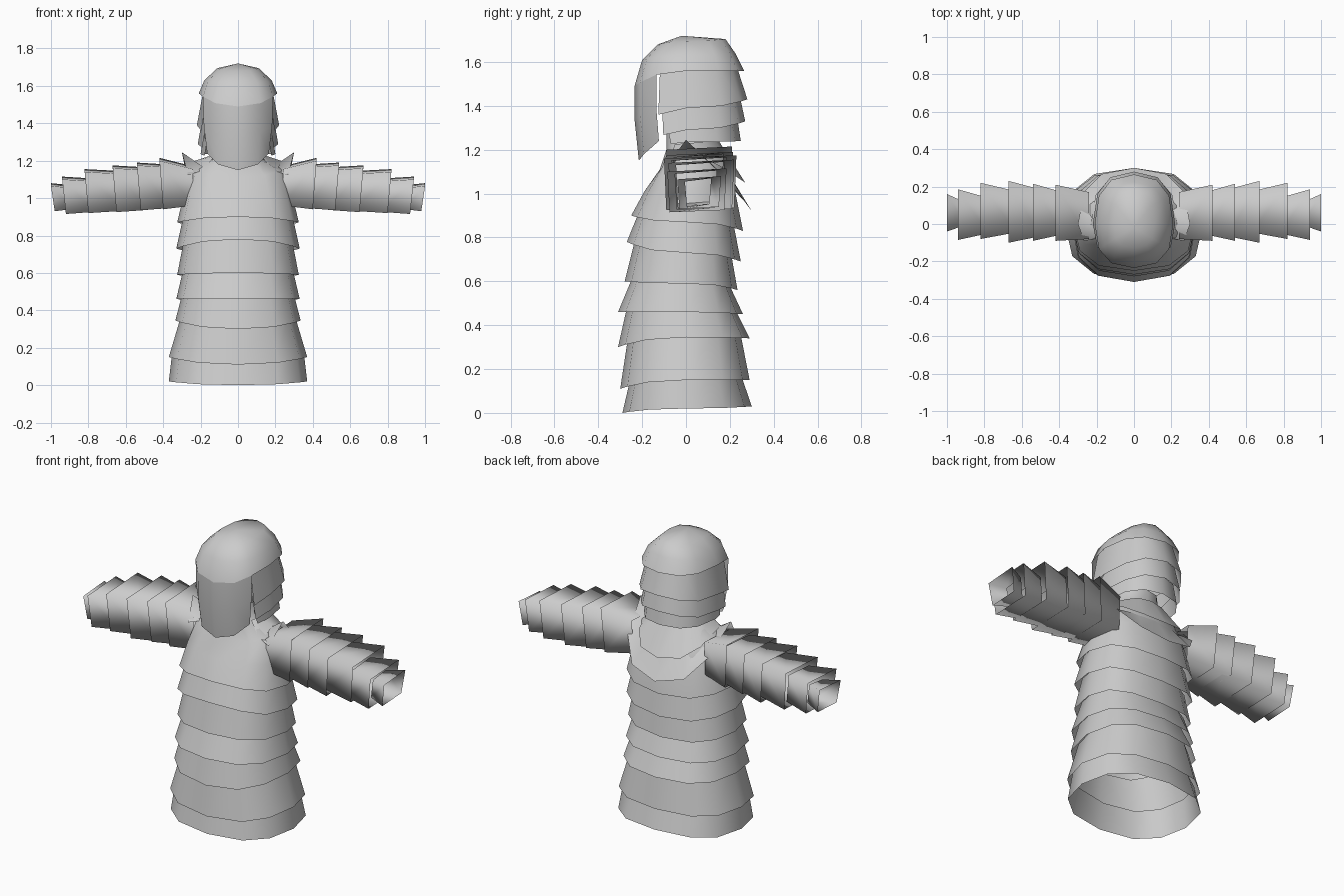
import bpy, math

cube = bpy.data.objects.get("Cube")
if cube:
    bpy.data.objects.remove(cube, do_unlink=True)

grey = bpy.data.materials.new("plain grey")
grey.use_nodes = True
grey.diffuse_color = (0.6, 0.6, 0.6, 1)
grey.node_tree.nodes["Principled BSDF"].inputs["Base Color"].default_value = (0.6, 0.6, 0.6, 1)


def loft(name, rows, closed, pole=None):
    """Skin a list of equal-length point rows, optionally capped by a pole."""
    n = len(rows[0])
    verts = [p for row in rows for p in row]
    faces = []
    for i in range(n if closed else n - 1):
        j = (i + 1) % n
        for r in range(len(rows) - 1):
            faces.append((r * n + i, (r + 1) * n + i, (r + 1) * n + j, r * n + j))
        if pole:
            faces.append((len(verts), i, j))
    if pole:
        verts.append(pole)
    mesh = bpy.data.meshes.new(name)
    mesh.from_pydata(verts, [], faces)
    mesh.materials.append(grey)
    mesh.shade_smooth()
    obj = bpy.data.objects.new(name, mesh)
    bpy.context.collection.objects.link(obj)
    return obj


def spow(v, e):
    return math.copysign(abs(v) ** e, v)


def ring(spec, start, end, power):
    """Points around the body; spec = half width, front y, back y, front z, side z, back z."""
    w, yf, yb, zf, zs, zb = spec
    count = round((end - start) / 30)
    full = end - start == 360
    pts = []
    for i in range(count if full else count + 1):
        a = math.radians(start + (end - start) * i / count)
        s, c = math.sin(a), math.cos(a)
        y, z = (yf, zf) if c > 0 else (yb, zb)
        pts.append((w * spow(s, 0.8), y * abs(c) ** 0.8, zs + (z - zs) * abs(c) ** power))
    return pts


def shell(name, specs, start=0, end=360, power=2, pole=None):
    rows = [ring(s, start, end, power) for s in specs]
    return loft(name, rows, end - start == 360, pole)


# Overlapping skirt and torso tiers, bottom edges from hem to chest
tiers = [
    (0.37, -0.29, 0.30, 0.00, 0.02, 0.03),
    (0.37, -0.30, 0.29, 0.11, 0.15, 0.15),
    (0.335, -0.31, 0.29, 0.30, 0.345, 0.34),
    (0.33, -0.31, 0.26, 0.46, 0.46, 0.45),
    (0.325, -0.28, 0.235, 0.60, 0.59, 0.56),
    (0.33, -0.27, 0.25, 0.78, 0.73, 0.69),
    (0.325, -0.25, 0.26, 0.90, 0.87, 0.83),
]
for i in range(len(tiers) - 1):
    low, high = tiers[i], tiers[i + 1]
    tuck = 0.35 if i == 0 else 0.05
    top = (min(low[0], high[0]) - (0.02 if i == 0 else 0.035), high[1] + 0.045,
           high[2] - 0.045, high[3] + 0.04, high[4] + 0.04, high[5] + 0.04)
    shell(f"torso_tier_{i + 1}", [low, top])

# Chest running up to the neck
shell("chest", [
    tiers[-1],
    (0.29, -0.19, 0.22, 1.01, 1.02, 1.03),
    (0.25, -0.12, 0.17, 1.11, 1.16, 1.16),
    (0.13, -0.09, 0.12, 1.20, 1.21, 1.21),
    (0.12, -0.09, 0.12, 1.32, 1.32, 1.32),
])

# Layered mantle over the shoulders and upper back
shell("mantle_lower", [
    (0.30, -0.16, 0.30, 1.00, 1.245, 0.92),
    (0.19, -0.12, 0.19, 1.14, 1.17, 1.10),
    (0.13, -0.09, 0.14, 1.20, 1.20, 1.20),
], 60, 300, 1)
shell("mantle_upper", [
    (0.23, -0.14, 0.27, 1.05, 1.20, 1.05),
    (0.14, -0.09, 0.15, 1.22, 1.23, 1.24),
], 60, 300, 1)

# Helmet: crown, face mask and back plates
brow = (0.21, -0.235, 0.265, 1.49, 1.56, 1.56)
shell("helmet_crown", [
    (0.11, -0.13, 0.18, 1.68, 1.695, 1.705),
    (0.18, -0.20, 0.225, 1.61, 1.63, 1.64),
    brow,
], pole=(0, -0.02, 1.72))
shell("face_mask", [
    brow,
    (0.205, -0.235, 0.2, 1.34, 1.40, 1.4),
    (0.185, -0.215, 0.2, 1.15, 1.27, 1.2),
], -60, 60)
plates = [
    (0.22, -0.22, 0.28, 1.27, 1.39, 1.43),
    (0.215, -0.18, 0.27, 1.20, 1.29, 1.33),
    (0.20, -0.12, 0.25, 1.20, 1.235, 1.24),
]
for i, low in enumerate(plates):
    above = ([brow] + plates)[i]
    top = (above[0] - 0.03, above[1] + 0.03, above[2] - 0.04,
           above[3] + 0.04, above[4] + 0.04, above[5] + 0.04)
    shell(f"helmet_back_plate_{i + 1}", [top, low], 60, 300)

# Sleeve bands: outer x, front y, back y, bottom z, top z
bands = [
    (0.42, -0.09, 0.21, 0.94, 1.215),
    (0.54, -0.09, 0.215, 0.935, 1.19),
    (0.67, -0.10, 0.23, 0.925, 1.175),
    (0.82, -0.08, 0.22, 0.92, 1.155),
    (0.94, -0.085, 0.185, 0.915, 1.115),
    (1.00, -0.04, 0.16, 0.93, 1.08),
]


def sleeve_ring(side, x, yf, yb, zb, zt, lean):
    """Four-cornered cuff edge whose underside sits slightly inboard."""
    return [(side * x, yf, zt - 0.015), (side * x, yb, zt),
            (side * (x - lean), yb - 0.01, zb + 0.01), (side * (x - lean), yf + 0.01, zb)]


for label, side in (("left", 1), ("right", -1)):
    inner_x = 0.24
    for i, (x, yf, yb, zb, zt) in enumerate(bands):
        if i == 0:
            inner = sleeve_ring(side, inner_x, -0.08, 0.17, 0.96, 1.17, 0)
        else:
            inner = sleeve_ring(side, inner_x - 0.04, yf + 0.035, yb - 0.045,
                                zb + 0.012, zt - 0.01, 0.02)
        outer = sleeve_ring(side, x, yf, yb, zb, zt, 0.02)
        loft(f"{label}_sleeve_band_{i + 1}", [inner, outer], True)
        inner_x = x
